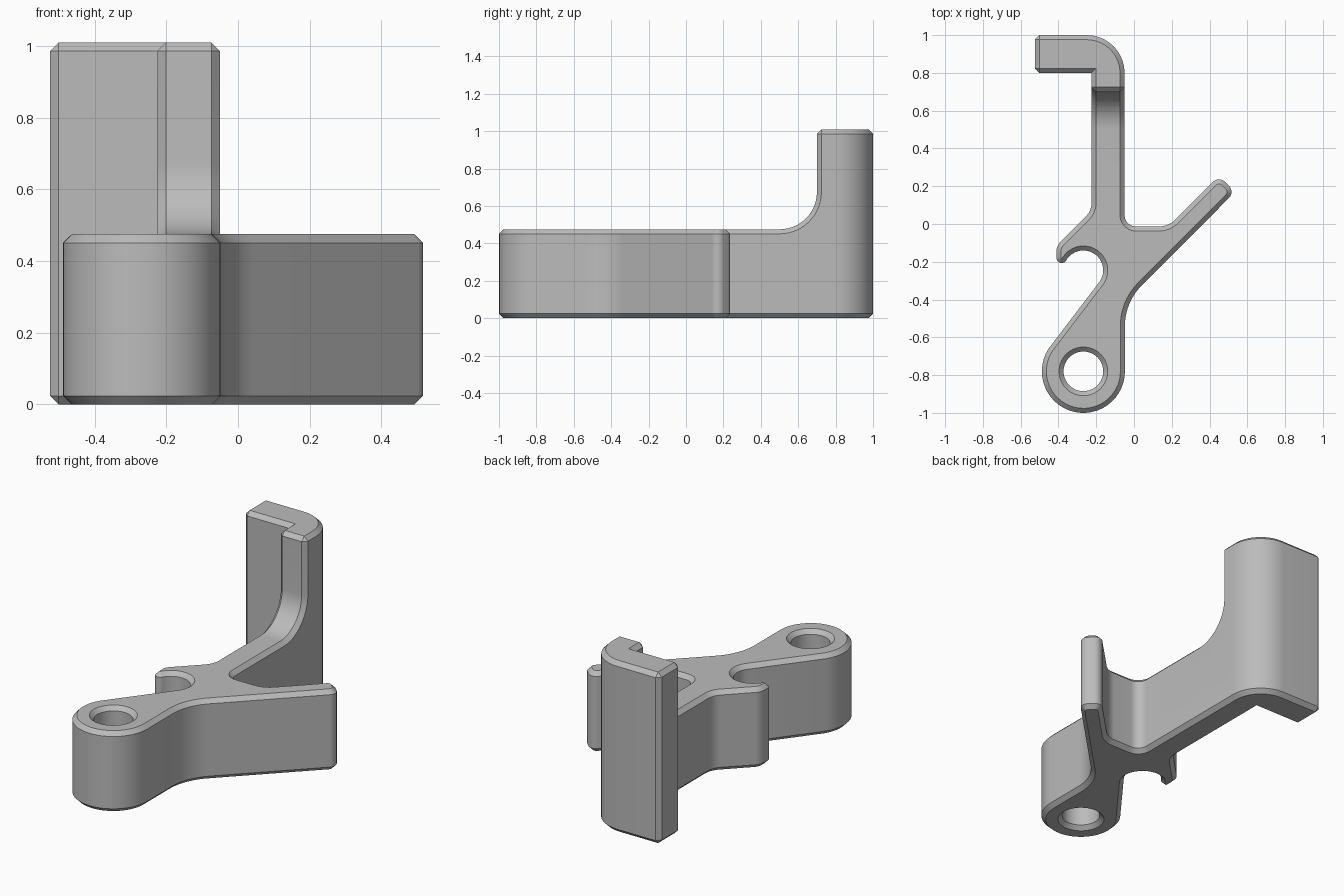
import bpy, bmesh
from math import radians, cos, sin, tan
from mathutils import Vector

if "Cube" in bpy.data.objects:
    bpy.data.objects.remove(bpy.data.objects["Cube"])

CHAMFER = 0.024
LOW, HIGH = 0.475, 1.01
PIVOT = (-0.268, -0.78)      # centre of the ring
NOTCH = (-0.268, -0.245)     # centre of the open hook


def arc(centre, r, start, end, n=16):
    angles = [radians(start + (end - start) * i / n) for i in range(n + 1)]
    return [(centre[0] + r * cos(a), centre[1] + r * sin(a), 0) for a in angles]


def round_corners(path, n=10):
    """Replace every (x, y, radius) corner by a tangent arc."""
    out = []
    for i, (x, y, r) in enumerate(path):
        p = Vector((x, y))
        if not r:
            out.append(p)
            continue
        a = (Vector(path[i - 1][:2]) - p).normalized()
        b = (Vector(path[(i + 1) % len(path)][:2]) - p).normalized()
        half = a.angle(b) / 2
        centre = p + (a + b).normalized() * r / sin(half)
        start = p + a * r / tan(half) - centre
        end = p + b * r / tan(half) - centre
        turn = start.angle_signed(end)
        for k in range(n + 1):
            t = -turn * k / n
            out.append(centre + Vector((start.x * cos(t) - start.y * sin(t),
                                        start.x * sin(t) + start.y * cos(t))))
    return out


def new_object(name, bm):
    bmesh.ops.recalc_face_normals(bm, faces=bm.faces)
    mesh = bpy.data.meshes.new(name)
    bm.to_mesh(mesh)
    bm.free()
    ob = bpy.data.objects.new(name, mesh)
    bpy.context.collection.objects.link(ob)
    return ob


def prism(name, points, depth):
    bm = bmesh.new()
    face = bm.faces.new([bm.verts.new(p) for p in points])
    new = bmesh.ops.extrude_face_region(bm, geom=[face])["geom"]
    bmesh.ops.translate(bm, vec=depth,
                        verts=[v for v in new if isinstance(v, bmesh.types.BMVert)])
    return new_object(name, bm)


def cut(ob, cutter):
    mod = ob.modifiers.new("cut", "BOOLEAN")
    mod.operation, mod.solver, mod.object = "DIFFERENCE", "EXACT", cutter
    bpy.ops.object.select_all(action="DESELECT")
    bpy.context.view_layer.objects.active = ob
    ob.select_set(True)
    bpy.ops.object.modifier_apply(modifier=mod.name)
    bpy.data.objects.remove(cutter)


# Plan outline: upright, open hook, ring, slanted arm
outline = [(-0.525, 1, 0), (-0.525, 0.8, 0), (-0.225, 0.8, 0),
           (-0.225, 0.07, 0.1), (-0.411, -0.116, 0.08)]
outline += arc((-0.3832, -0.1785), 0.028, 180, 330, 10)
outline += arc(NOTCH, 0.105, 144, -41, 20)
outline += arc(PIVOT, 0.22, 139, 360, 28)
outline += [(-0.048, -0.415, 0.3), (0.535, 0.17, 0.045), (0.45, 0.255, 0.045),
            (0.182, -0.013, 0.12), (-0.05, -0.013, 0.06), (-0.05, 1, 0.2)]
bracket = prism("bracket", [(p.x, p.y, 0) for p in round_corners(outline)],
                (0, 0, HIGH))

# Lower the body in front of the upright, with a rounded transition
side = round_corners([(-2, LOW, 0), (0.7, LOW, 0.2), (0.7, 2, 0), (-2, 2, 0)], 14)
cut(bracket, prism("step_cutter", [(-1, p.x, p.y) for p in side], (2, 0, 0)))

# Chamfer every sharp outer edge
bm = bmesh.new()
bm.from_mesh(bracket.data)
bmesh.ops.remove_doubles(bm, verts=bm.verts, dist=0.0001)
bmesh.ops.dissolve_limit(bm, angle_limit=radians(0.5), verts=bm.verts, edges=bm.edges)
sharp = [e for e in bm.edges if len(e.link_faces) == 2 and e.is_convex
         and e.calc_face_angle() > radians(35)]
bmesh.ops.bevel(bm, geom=sharp, offset=CHAMFER, offset_type="OFFSET", segments=1,
                profile=0.5, affect="EDGES", clamp_overlap=False)
bm.to_mesh(bracket.data)
bm.free()

# Ring hole with a countersink at both ends
bm = bmesh.new()
rings = []
for r, z in ((0.139, -0.01), (0.105, CHAMFER), (0.105, LOW - CHAMFER), (0.139, LOW + 0.01)):
    rings.append([bm.verts.new((x, y, z)) for x, y, _ in arc(PIVOT, r, 0, 360, 40)[:-1]])
for low, high in zip(rings, rings[1:]):
    for i in range(len(low)):
        bm.faces.new((low[i - 1], low[i], high[i], high[i - 1]))
bm.faces.new(rings[0])
bm.faces.new(rings[-1])
cut(bracket, new_object("hole_cutter", bm))

# Plain grey finish
grey = bpy.data.materials.new("plain_grey")
grey.use_nodes = True
colour = (0.5, 0.5, 0.5, 1)
grey.diffuse_color = colour
grey.node_tree.nodes["Principled BSDF"].inputs["Base Color"].default_value = colour
bracket.data.materials.clear()
bracket.data.materials.append(grey)
for face in bracket.data.polygons:
    face.material_index = 0
bpy.ops.object.shade_smooth_by_angle(angle=radians(30))
